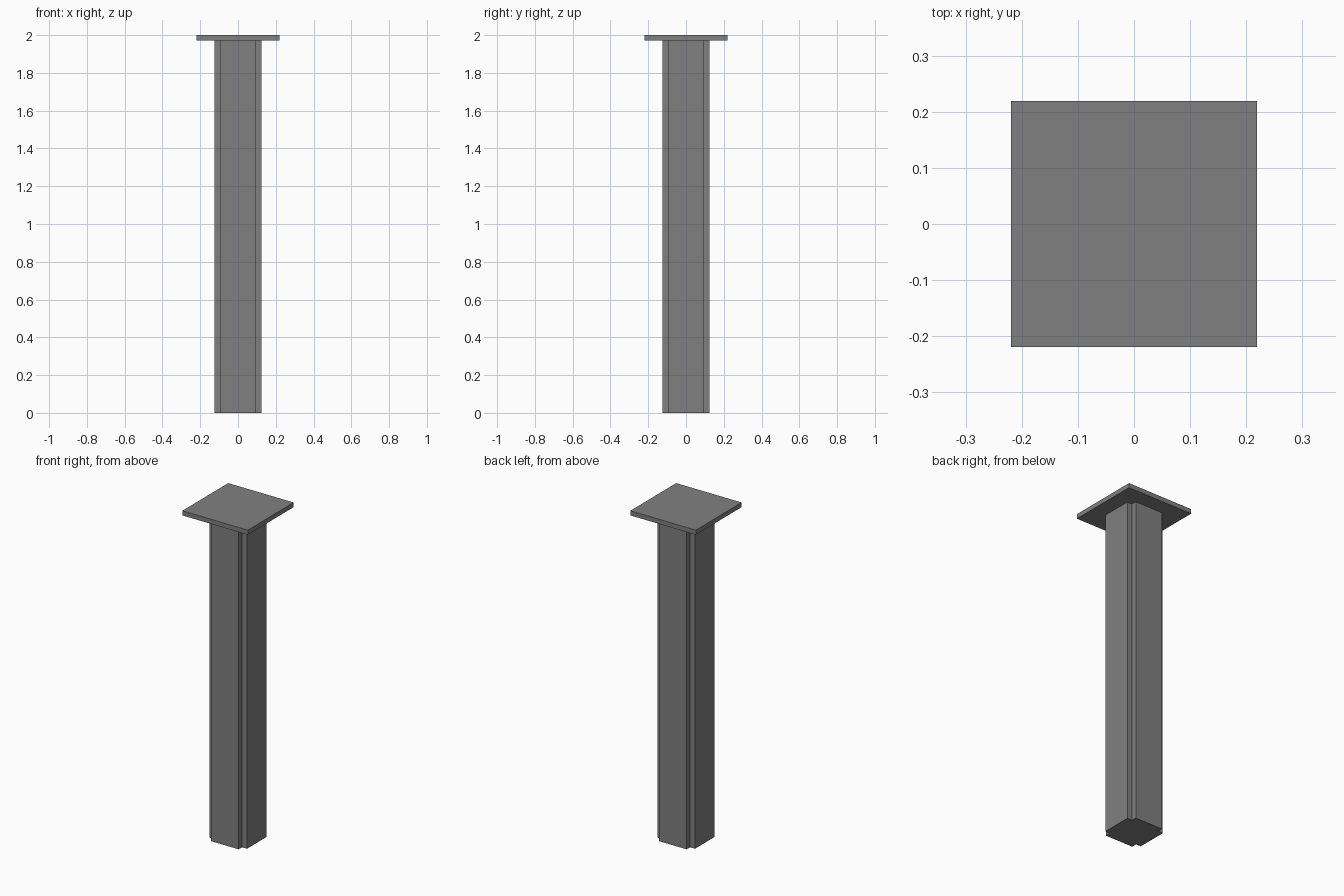
import bpy, bmesh

if "Cube" in bpy.data.objects:
    bpy.data.objects.remove(bpy.data.objects["Cube"])

# single flat grey
grey = bpy.data.materials.new("mid grey")
grey.diffuse_color = (0.216, 0.216, 0.216, 1)
grey.use_nodes = True
grey.node_tree.nodes["Principled BSDF"].inputs["Base Color"].default_value = grey.diffuse_color


def prism(name, outline, z0, z1):
    """Extrude a flat outline upward into a closed solid."""
    bm = bmesh.new()
    base = bm.faces.new([bm.verts.new((x, y, z0)) for x, y in outline])
    top = bmesh.ops.extrude_face_region(bm, geom=[base], use_keep_orig=True)
    verts = [v for v in top["geom"] if isinstance(v, bmesh.types.BMVert)]
    bmesh.ops.translate(bm, vec=(0, 0, z1 - z0), verts=verts)
    bmesh.ops.recalc_face_normals(bm, faces=bm.faces)
    mesh = bpy.data.meshes.new(name)
    bm.to_mesh(mesh)
    bm.free()
    mesh.materials.append(grey)
    obj = bpy.data.objects.new(name, mesh)
    bpy.context.collection.objects.link(obj)
    return obj


# shaft: square with a small square notch cut from each corner
outer, inner = 0.125, 0.0925
outline = []
x, y = 1, 1
for sx, sy in ((1, 1), (-1, 1), (-1, -1), (1, -1)):
    corner = [(sx * outer, sy * inner), (sx * inner, sy * inner), (sx * inner, sy * outer)]
    outline += corner if sx * sy > 0 else corner[::-1]
prism("column_shaft", outline, 0.0, 1.972)

# thin square cap plate
c = 0.219
prism("cap_plate", [(-c, -c), (c, -c), (c, c), (-c, c)], 1.972, 2.0)
